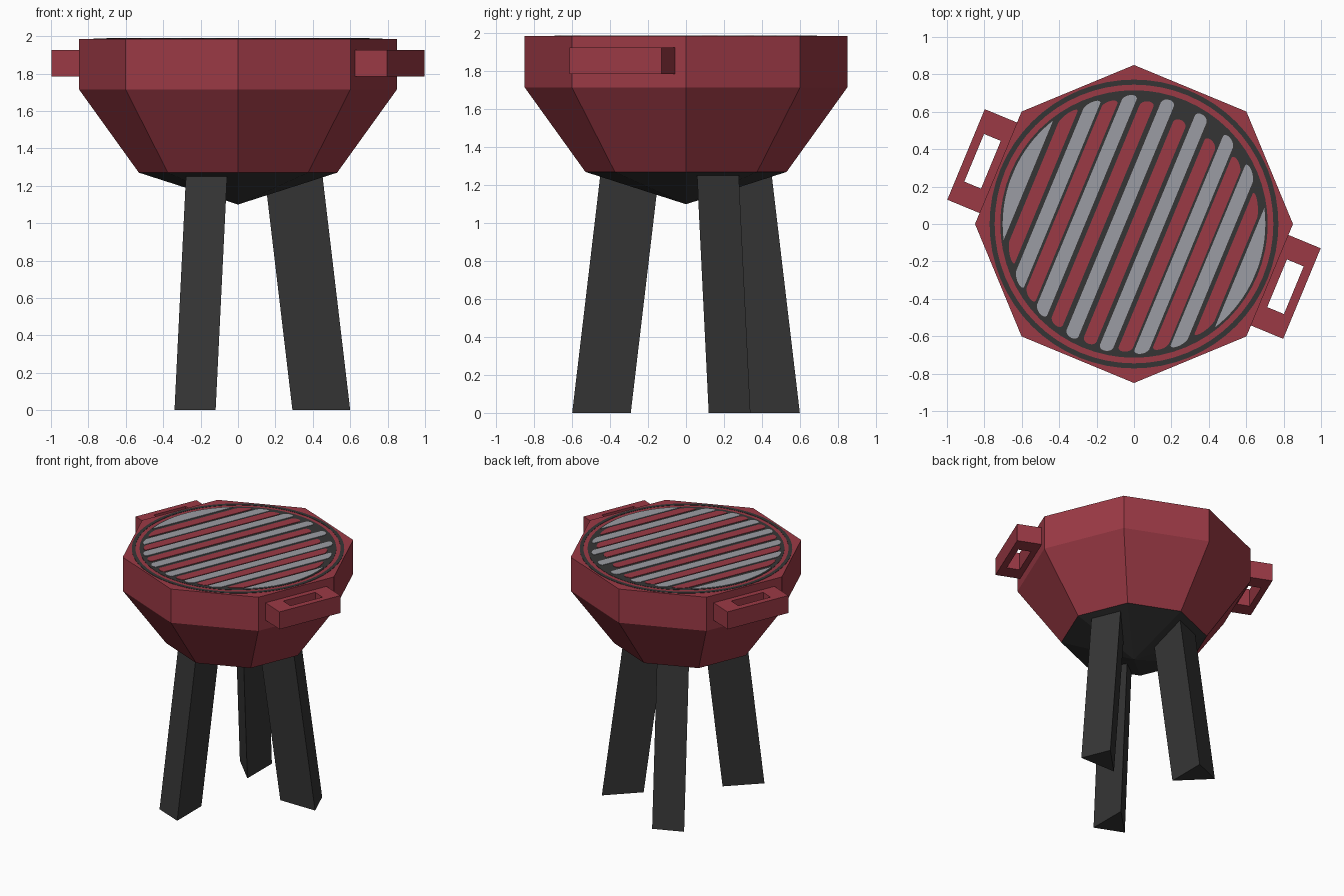
import bpy, bmesh, math
from mathutils import Matrix

if "Cube" in bpy.data.objects:
    bpy.data.objects.remove(bpy.data.objects["Cube"])

def material(name, rgb):
    m = bpy.data.materials.new(name)
    m.diffuse_color = (*rgb, 1)
    m.use_nodes = True
    m.node_tree.nodes["Principled BSDF"].inputs["Base Color"].default_value = m.diffuse_color
    return m

RED = material("enamel red", (0.33, 0.042, 0.06))
DARK = material("charcoal black", (0.036, 0.036, 0.036))
GREY = material("steel grey", (0.33, 0.335, 0.37))
TILT = math.radians(-22.5)      # direction of handles and grate bars

def finish(name, bm, mats, angle=0):
    bmesh.ops.transform(bm, matrix=Matrix.Rotation(angle, 4, 'Z'), verts=bm.verts)
    bmesh.ops.recalc_face_normals(bm, faces=bm.faces)
    me = bpy.data.meshes.new(name)
    bm.to_mesh(me)
    bm.free()
    for m in mats:
        me.materials.append(m)
    ob = bpy.data.objects.new(name, me)
    bpy.context.collection.objects.link(ob)
    return ob

def loft(name, loops, mats, angle=0, caps=True, closed=False, rule=None):
    """Skin a series of equal-length 3D loops."""
    bm = bmesh.new()
    rows = [[bm.verts.new(p) for p in lp] for lp in loops]
    n = len(rows[0])
    pairs = list(zip(rows, rows[1:])) + ([(rows[-1], rows[0])] if closed else [])
    for a, b in pairs:
        for i in range(n):
            j = (i + 1) % n
            bm.faces.new((a[i], a[j], b[j], b[i]))
    if caps:
        bm.faces.new(rows[0])
        bm.faces.new(rows[-1])
    if rule:
        for f in bm.faces:
            f.material_index = rule(f)
    return finish(name, bm, mats, angle)

def at(points, z):
    return [(x, y, z) for x, y in points]

def circle(r, n=64):
    return [(r * math.cos(2 * math.pi * i / n), r * math.sin(2 * math.pi * i / n)) for i in range(n)]

def rect(u0, u1, v):
    return [(u0, -v), (u1, -v), (u1, v), (u0, v)]

def plate(name, pts, z0, z1, mat, angle=0):
    return loft(name, [at(pts, z0), at(pts, z1)], [mat], angle)

def frame(name, outer, inner, z0, z1, mat, angle=0):
    return loft(name, [at(outer, z0), at(outer, z1), at(inner, z1), at(inner, z0)],
                [mat], angle, caps=False, closed=True)

# Octagonal bowl with a dark shallow cone underneath
TOP = 1.985
profile = [(0.001, 1.10), (0.53, 1.27), (0.85, 1.715), (0.85, TOP)]
loft("bowl", [at(circle(r, 8), z) for r, z in profile], [RED, DARK],
     rule=lambda f: 1 if f.calc_center_median().z < 1.25 else 0)

# Painted rim ring and dark grate bed
frame("rim_ring", circle(0.772), circle(0.745), TOP - 0.004, TOP + 0.002, DARK)
plate("grate_bed", circle(0.715), TOP - 0.004, TOP + 0.002, DARK)

# Grate bars: strips with rounded ends that follow the circle
def bar(name, uc, h, r_top, r_bot, mat, soft=0.7):
    us = [uc - h * math.cos(math.pi * i / 12) for i in range(13)]
    def end(u, r):
        v = math.sqrt(max(r * r - u * u, 0.00001))
        return v - soft * (h - math.sqrt(max(h * h - (u - uc) ** 2, 0)))
    pts = [(u, -end(u, r_bot)) for u in us] + [(u, end(u, r_top)) for u in reversed(us)]
    plate(name, pts, TOP - 0.002, TOP + 0.005, mat, TILT)

for i, u in enumerate((-0.45, -0.278, -0.08, 0.115, 0.296, 0.465)):
    bar(f"steel_bar_{i + 1}", u, 0.036, 0.69, 0.695, GREY)
for i, s in enumerate((-1, 1)):
    bar(f"steel_edge_bar_{i + 1}", s * 0.656, 0.045, 0.702, 0.702, GREY, 0)
for i, (u, rt) in enumerate(((-0.545, 0.69), (-0.364, 0.67), (-0.18, 0.66), (0.02, 0.61),
                             (0.212, 0.61), (0.382, 0.65), (0.56, 0.67))):
    bar(f"red_bar_{i + 1}", u, 0.036, rt, 0.685, RED)

# Two side handles
for name, a in (("right_handle", TILT), ("left_handle", TILT + math.pi)):
    frame(name, rect(0.77, 0.972, 0.262), rect(0.828, 0.925, 0.138), 1.785, 1.925, RED, a)

# Three leaning triangular legs
for i, deg in enumerate((22.5, 112.5, 247.5)):
    loops = [[(r, -0.119, z), (r, 0.119, z), (r - 0.285, 0, z)] for r, z in ((0.60, 0), (0.44, 1.25))]
    loft(f"leg_{i + 1}", loops, [DARK], math.radians(deg))
